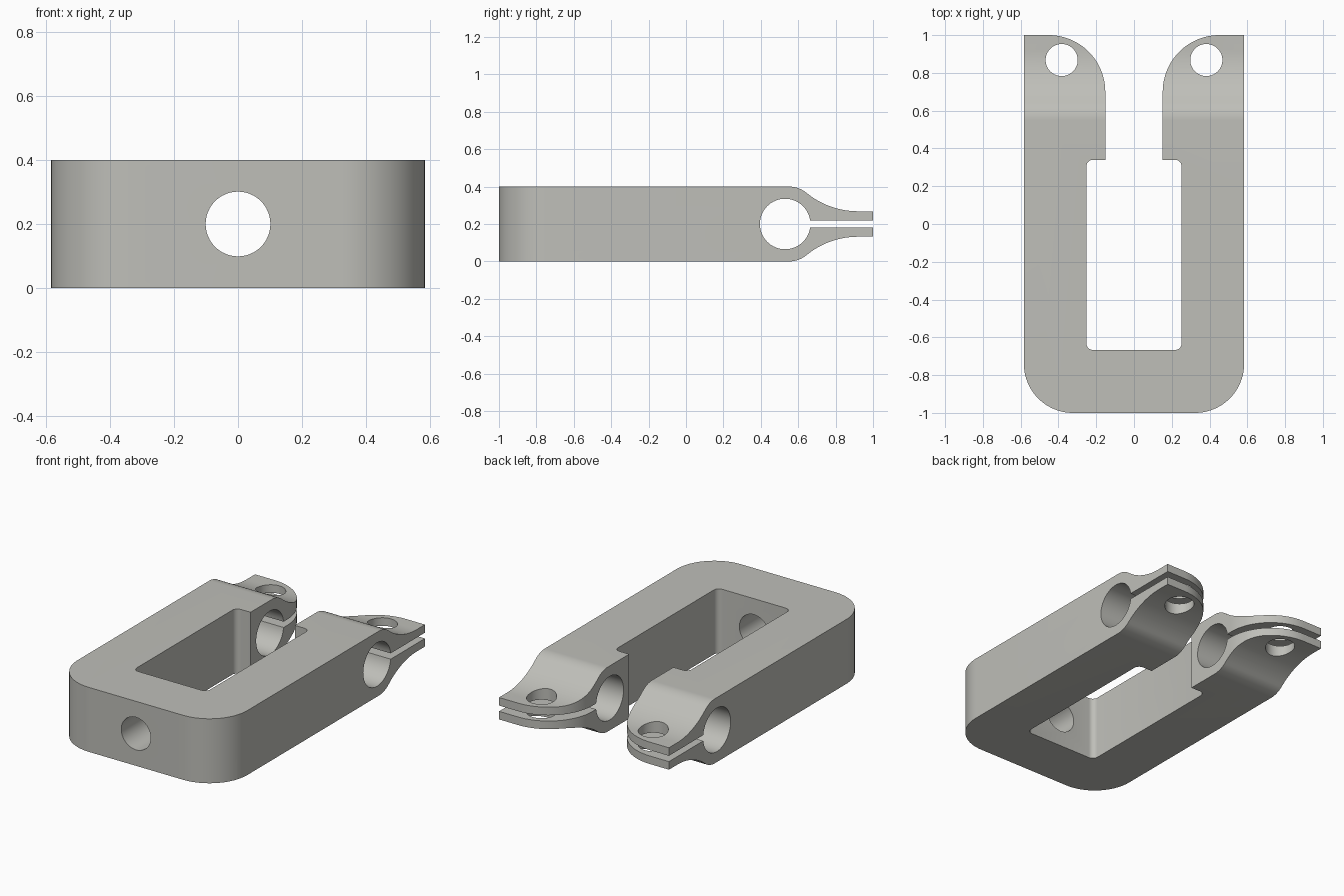
import bpy, bmesh, math
from mathutils import Vector

if "Cube" in bpy.data.objects:
    bpy.data.objects.remove(bpy.data.objects["Cube"])

metal = bpy.data.materials.new("warm grey metal")
metal.diffuse_color = (0.52, 0.52, 0.485, 1)
metal.use_nodes = True
metal.node_tree.nodes["Principled BSDF"].inputs["Base Color"].default_value = metal.diffuse_color


def arc(cx, cy, r, a0, a1, n=16):
    """Points on an arc, angles in degrees."""
    return [(cx + r * math.cos(math.radians(a0 + (a1 - a0) * i / n)),
             cy + r * math.sin(math.radians(a0 + (a1 - a0) * i / n))) for i in range(n + 1)]


def prism(name, pts, place, direction):
    """Extrude a 2D outline; place maps a 2D point into space."""
    bm = bmesh.new()
    face = bm.faces.new([bm.verts.new(place(*p)) for p in pts])
    ext = bmesh.ops.extrude_face_region(bm, geom=[face])
    moved = [v for v in ext["geom"] if isinstance(v, bmesh.types.BMVert)]
    bmesh.ops.translate(bm, verts=moved, vec=Vector(direction))
    bmesh.ops.recalc_face_normals(bm, faces=bm.faces[:])
    mesh = bpy.data.meshes.new(name)
    bm.to_mesh(mesh)
    bm.free()
    mesh.materials.append(metal)
    ob = bpy.data.objects.new(name, mesh)
    bpy.context.collection.objects.link(ob)
    return ob


def apply_boolean(target, cutter, operation):
    mod = target.modifiers.new("cut", 'BOOLEAN')
    mod.operation, mod.solver, mod.object = operation, 'EXACT', cutter
    bpy.context.view_layer.objects.active = target
    bpy.ops.object.modifier_apply(modifier=mod.name)
    bpy.data.objects.remove(cutter)


# Plan outline: right half from the front centre, then mirrored into a C shape
W, WIN, GAP = 0.583, 0.252, 0.152
half = (arc(W - 0.26, -0.74, 0.26, -90, 0, 20)
        + [(W, 1.0)]
        + arc(GAP + 0.3, 0.7, 0.3, 90, 180, 24)
        + [(GAP, 0.34)]
        + arc(WIN - 0.035, 0.305, 0.035, 90, 0, 6)
        + arc(WIN - 0.035, -0.632, 0.035, 0, -90, 6))
outline = half + [(-x, y) for x, y in reversed(half)]
body = prism("clamp_body", outline, lambda x, y: (x, y, 0), (0, 0, 0.4))

# Side profile: shoulder curve to thin lugs, with the open bore and slot
MID, SLOT, LUG = 0.2, 0.018, 0.068
y0, y1, r = 0.55, 0.92, 0.15
drop = 0.2 - LUG
R = ((y1 - y0) ** 2 / drop + drop) / 2 - r
turn = math.degrees(math.asin((y1 - y0) / (R + r)))
bore_r, bore_y = 0.135, 0.53
mouth = math.degrees(math.asin(SLOT / bore_r))
upper = ([(-1.2, 0.2)]
         + arc(y0, 0.2 - r, r, 90, 90 - turn, 12)
         + arc(y1, LUG + R, R, 270 - turn, 270, 18)[1:]
         + [(1.2, LUG), (1.2, SLOT)]
         + arc(bore_y, 0, bore_r, mouth, 180, 28))
lower = [(y, -z) for y, z in reversed(upper[:-1])]
profile = prism("side_profile", upper + lower, lambda y, z: (-1, y, z + MID), (2, 0, 0))
apply_boolean(body, profile, 'INTERSECT')

# Screw holes through both lugs
for s in (-1, 1):
    hole = prism("lug_hole", arc(s * 0.383, 0.868, 0.085, 0, 352.5, 47),
                 lambda x, y: (x, y, -0.2), (0, 0, 0.8))
    apply_boolean(body, hole, 'DIFFERENCE')

# Round hole through the front bar
hole = prism("front_hole", arc(0, MID, 0.101, 0, 352.5, 47),
             lambda x, z: (x, -1.2, z), (0, 0.8, 0))
apply_boolean(body, hole, 'DIFFERENCE')

# Smooth curved walls, keep machined edges crisp
bpy.ops.object.select_all(action='DESELECT')
body.select_set(True)
bpy.context.view_layer.objects.active = body
bpy.ops.object.shade_smooth_by_angle(angle=math.radians(25))
